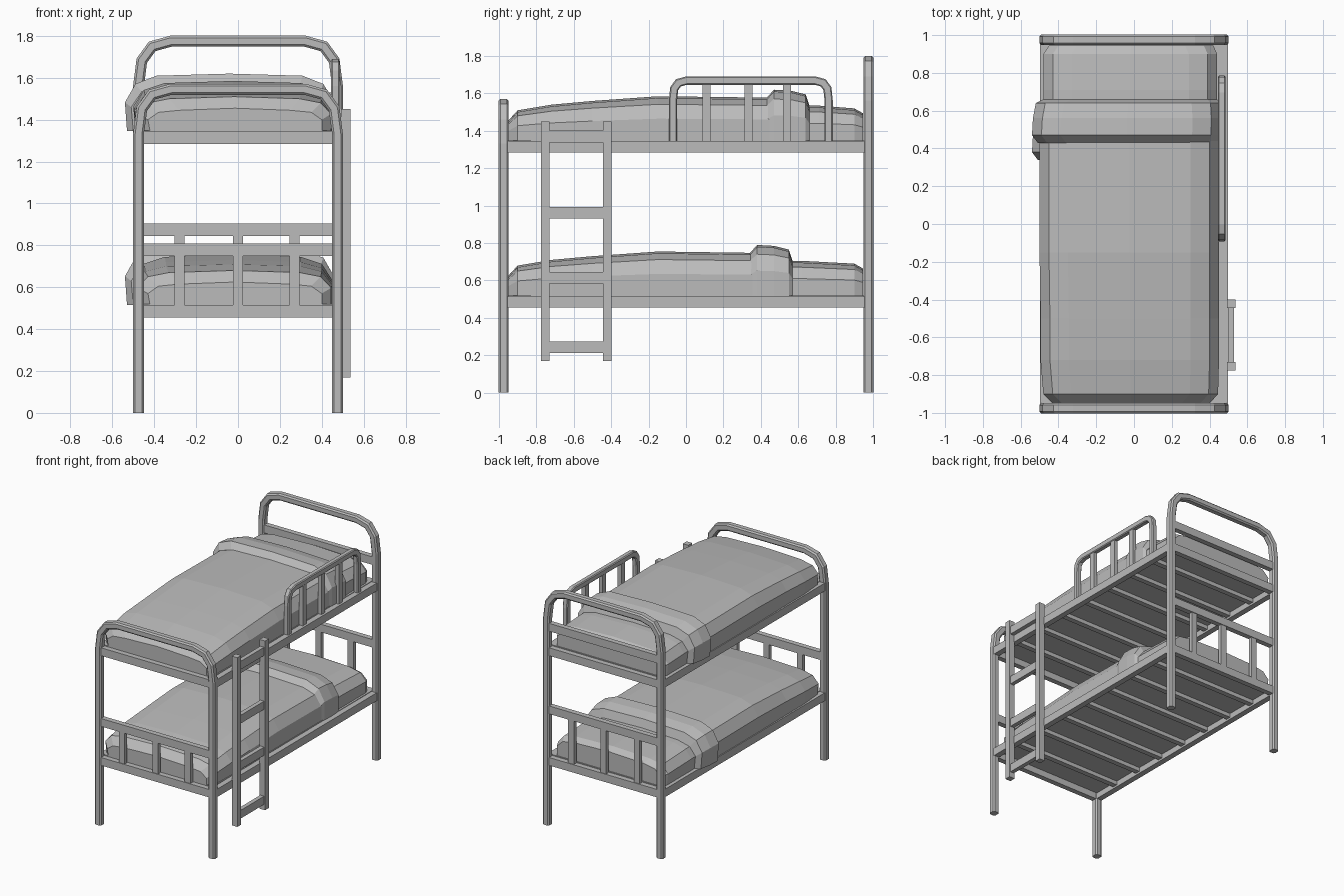
import bpy
from mathutils import Vector

cube = bpy.data.objects.get("Cube")
if cube:
    bpy.data.objects.remove(cube, do_unlink=True)

grey = bpy.data.materials.new("plain grey")
grey.use_nodes = True
COLOUR = (0.5, 0.5, 0.5, 1)
grey.diffuse_color = COLOUR
grey.node_tree.nodes["Principled BSDF"].inputs["Base Color"].default_value = COLOUR


def add_mesh(name, verts, faces):
    mesh = bpy.data.meshes.new(name)
    mesh.from_pydata(verts, [], faces)
    mesh.materials.append(grey)
    obj = bpy.data.objects.new(name, mesh)
    bpy.context.collection.objects.link(obj)
    return obj


def skin(name, rings):
    """Join equal rings of points into a closed solid."""
    n = len(rings[0])
    verts = [p for ring in rings for p in ring]
    faces = [[k * n + i, k * n + (i + 1) % n, (k + 1) * n + (i + 1) % n, (k + 1) * n + i]
             for k in range(len(rings) - 1) for i in range(n)]
    faces += [list(range(n))[::-1], list(range(len(verts) - n, len(verts)))]
    obj = add_mesh(name, verts, faces)
    import bmesh
    bm = bmesh.new()
    bm.from_mesh(obj.data)
    bmesh.ops.recalc_face_normals(bm, faces=bm.faces)
    bm.to_mesh(obj.data)
    bm.free()
    return obj


def box(name, x0, x1, y0, y1, z0, z1):
    corners = [(x0, y0), (x1, y0), (x1, y1), (x0, y1)]
    return skin(name, [[(x, y, z) for x, y in corners] for z in (z0, z1)])


def bent_tube(name, path, place, half, depth, cut):
    """Sweep a chamfered square along a flat path with mitred bends."""
    pts = [Vector(p) for p in path]
    a, b = half - cut, depth - cut
    section = [(half, -b), (half, b), (a, depth), (-a, depth),
               (-half, b), (-half, -b), (-a, -depth), (a, -depth)]
    rings = []
    for i, p in enumerate(pts):
        d0 = (p - pts[max(i - 1, 0)]).normalized()
        d1 = (pts[min(i + 1, len(pts) - 1)] - p).normalized()
        d = (d0 + d1).normalized()
        n = Vector((-d.y, d.x)) / max(d.dot(d1), d.dot(d0))
        rings.append([place(p.x + n.x * u, p.y + n.y * u, v) for u, v in section])
    return skin(name, rings)


def arch(left, right, base, shoulder, top, r):
    """Rounded arch outline: legs, then two bevelled bends each side."""
    half = [(0, base), (0, shoulder), (r * .1, top - r * .6),
            (r * .42, top - r * .16), (r, top)]
    return [(left + a, z) for a, z in half] + [(right - a, z) for a, z in half[::-1]]


# End frames with bent posts
for name, y, shoulder, top in (("foot_frame", -0.975, 1.33, 1.545),
                               ("head_frame", 0.975, 1.56, 1.775)):
    bent_tube(name, arch(-0.475, 0.475, 0, shoulder, top, 0.155),
              lambda u, z, v, y=y: (u, y + v, z), 0.026, 0.027, 0.01)
    bar_top = 0.81 if y < 0 else 0.905
    bars = [0.515, bar_top, 1.345] + ([1.53] if y > 0 else [])
    for z in bars:
        box(name + "_crossbar", -0.46, 0.46, y - 0.02, y + 0.02, z - 0.06, z)
    for x in (-0.28, 0.0, 0.27):
        box(name + "_spindle", x - 0.024, x + 0.024, y - 0.015, y + 0.015, 0.5, bar_top - 0.05)


def bedding_ring(y, xl, xr, zb, zt):
    h, mid = zt - zb, (xl + xr) / 2
    return [(x, y, z) for x, z in (
        (xl + 0.01, zb), (xl, zb + h * .5), (xl + 0.05, zb + h * .82), (xl + 0.15, zt - 0.01),
        (mid, zt), (xr - 0.15, zt - 0.01), (xr - 0.05, zb + h * .82), (xr, zb + h * .5), (xr, zb))]


def bedding(name, base, stations):
    return skin(name, [bedding_ring(y, xl, xr, base, base + h) for y, xl, xr, h in stations])


# Both bunks: rails, slats, mattress, blanket and folded sheet
for level, base, shift in (("lower", 0.515, 0.0), ("upper", 1.345, 0.09)):
    for x in (-0.475, 0.475):
        box(level + "_side_rail", x - 0.022, x + 0.022, -0.96, 0.96, base - 0.06, base)
    for i in range(7):
        y = -0.75 + i * 0.25
        box(level + "_slat", -0.46, 0.46, y - 0.02, y + 0.02, base - 0.045, base - 0.01)
    box(level + "_mattress_base", -0.455, 0.455, -0.95, 0.95, base - 0.015, base + 0.004)
    bedding(level + "_mattress", base, [
        (0.3, -0.47, 0.44, 0.19), (0.62 + shift, -0.48, 0.44, 0.19),
        (0.9, -0.48, 0.44, 0.175), (0.945, -0.45, 0.42, 0.15)])
    bedding(level + "_blanket", base, [
        (-0.95, -0.43, 0.4, 0.11), (-0.9, -0.48, 0.445, 0.165), (-0.72, -0.495, 0.45, 0.195),
        (-0.5, -0.495, 0.45, 0.215), (-0.15, -0.5, 0.45, 0.24),
        (0.4 + shift, -0.5, 0.45, 0.232)])
    fold = 0.35 + shift
    bedding(level + "_folded_sheet", base, [
        (fold - 0.01, -0.51, 0.445, 0.23), (fold + 0.03, -0.54, 0.458, 0.275),
        (fold + 0.12, -0.535, 0.46, 0.27), (fold + 0.2, -0.52, 0.455, 0.25),
        (fold + 0.22, -0.48, 0.44, 0.19)])

# Guard rail on the upper bunk
bent_tube("guard_rail", arch(-0.07, 0.763, 1.31, 1.56, 1.668, 0.07),
          lambda u, z, v: (0.465 + v, u, z), 0.022, 0.02, 0.006)
for y in (0.11, 0.335, 0.54):
    box("guard_spindle", 0.45, 0.48, y - 0.021, y + 0.021, 1.31, 1.66)

# Ladder
for y in (-0.753, -0.422):
    box("ladder_post", 0.492, 0.538, y - 0.023, y + 0.023, 0.17, 1.45)
for z in (0.243, 0.615, 0.962, 1.37):
    box("ladder_rung", 0.498, 0.53, -0.74, -0.43, z - 0.031, z + 0.031)
